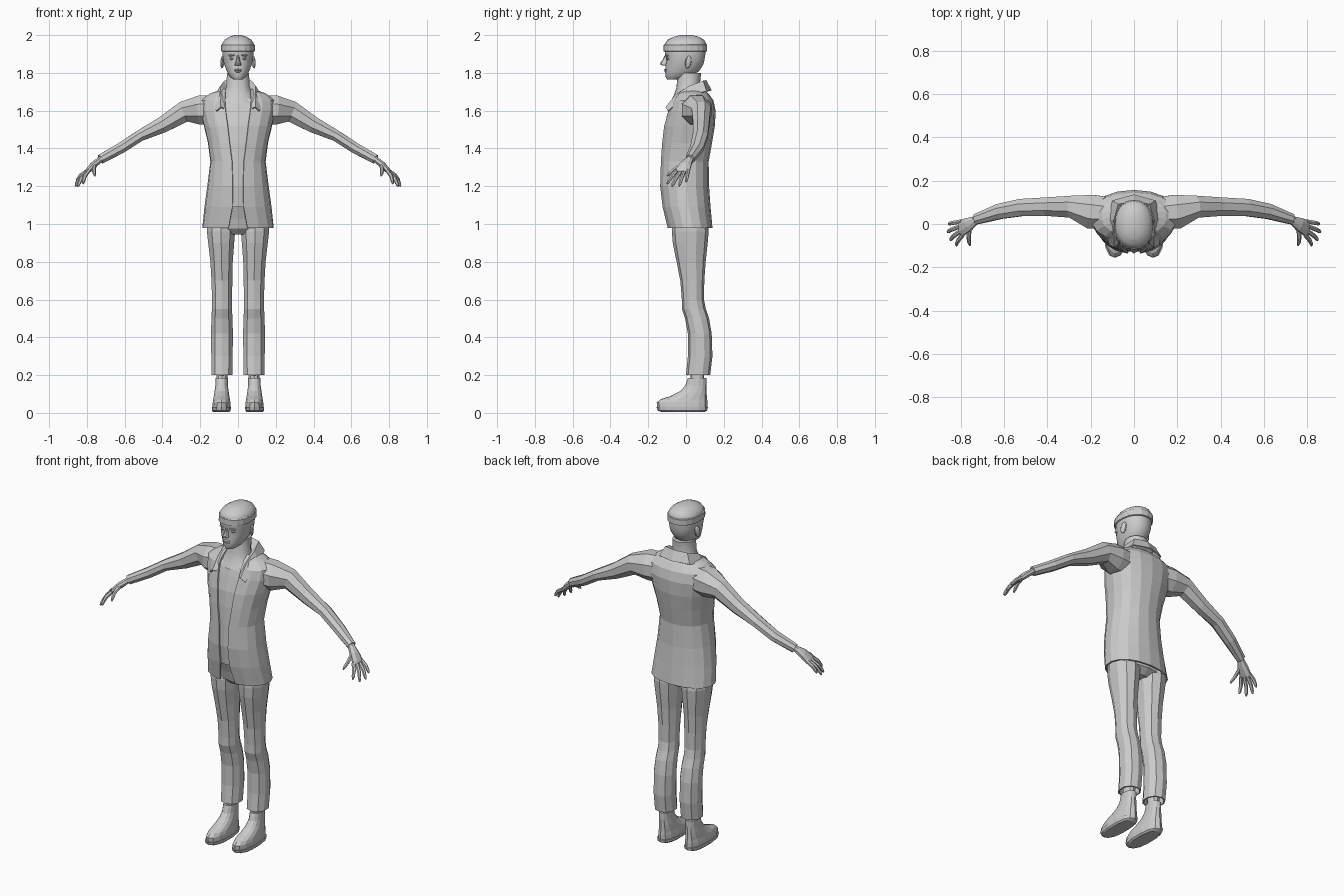
import bpy, math
from mathutils import Vector


def build(name, rings, closed=True, caps=True, mirror=False, thick=0, smooth=None):
    """Skin a list of point rings into one object."""
    n = len(rings[0])
    verts = [tuple(p) for r in rings for p in r]
    faces = []
    for k in range(len(rings) - 1):
        for i in range(n if closed else n - 1):
            j = (i + 1) % n
            faces.append((k * n + i, k * n + j, (k + 1) * n + j, (k + 1) * n + i))
    if caps:
        faces.append(tuple(reversed(range(n))))
        faces.append(tuple(range(len(verts) - n, len(verts))))
    me = bpy.data.meshes.new(name)
    me.from_pydata(verts, [], faces)
    me.update()
    ob = bpy.data.objects.new(name, me)
    bpy.context.collection.objects.link(ob)
    if mirror:
        ob.modifiers.new("Mirror", 'MIRROR')
    if thick:
        s = ob.modifiers.new("Solidify", 'SOLIDIFY')
        s.thickness, s.offset = thick, -1
    if smooth:
        bpy.context.view_layer.objects.active = ob
        ob.select_set(True)
        bpy.ops.object.shade_smooth_by_angle(angle=math.radians(smooth))
        ob.select_set(False)
    return ob


def oval(z, hx, yf, yb, n=16, cx=0, gap=0, p=2.2):
    """Horizontal rounded ring; gap leaves the front open by that half width."""
    cy, hy, pts = (yf + yb) / 2, (yb - yf) / 2, []
    g = math.asin(min(1, gap / hx) ** (p / 2)) if gap else 0
    for i in range(n):
        a = g + (2 * math.pi - 2 * g) * i / (n - 1 if gap else n)
        s, c = math.sin(a), -math.cos(a)
        pts.append((cx + hx * math.copysign(abs(s) ** (2 / p), s),
                    cy + hy * math.copysign(abs(c) ** (2 / p), c), z))
    return pts


def stack(name, rows, n=16, cx=0, p=2.2, **kw):
    return build(name, [oval(*r, n=n, cx=cx, p=p) for r in rows], **kw)


def tube(name, path, n=8, **kw):
    """Limb along stations (x, y, z, radius across y, radius upwards)."""
    pts, rings = [Vector(s[:3]) for s in path], []
    for k, s in enumerate(path):
        t = (pts[min(k + 1, len(pts) - 1)] - pts[max(k - 1, 0)]).normalized()
        side = (Vector((0, 1, 0)) - t * t.y).normalized()
        up = t.cross(side)
        rings.append([pts[k] + side * s[3] * math.cos(2 * math.pi * (i + .5) / n)
                      + up * s[4] * math.sin(2 * math.pi * (i + .5) / n) for i in range(n)])
    return build(name, rings, mirror=True, **kw)


def ball(name, loc, size, rot=(0, 0, 0), mirror=False):
    bpy.ops.mesh.primitive_uv_sphere_add(segments=10, ring_count=6)
    ob = bpy.context.object
    ob.name, ob.location, ob.scale, ob.rotation_euler = name, loc, size, rot
    bpy.ops.object.transform_apply(location=True, rotation=True, scale=True)
    if mirror:
        ob.modifiers.new("Mirror", 'MIRROR')
    return ob


# Jacket: open-fronted shell (z, half width, front, back, opening)
jacket_rows = [(0.98, .19, -.10, .14, .05), (1.09, .178, -.125, .13, .03), (1.2, .163, -.138, .122, .028),
               (1.33, .147, -.135, .12, .032), (1.43, .16, -.13, .138, .045), (1.52, .182, -.12, .153, .055),
               (1.60, .2, -.098, .157, .066), (1.655, .2, -.08, .145, .07), (1.69, .15, -.055, .12, .068),
               (1.715, .085, -.03, .09, .066)]
jacket = build("jacket", [oval(z, w, f, b, 17, gap=g) for z, w, f, b, g in jacket_rows],
               closed=False, caps=False, thick=.008)

# Shirt under the jacket
stack("shirt", [(z, w - .014, f + .008, b - .014) for z, w, f, b, g in jacket_rows[1:8]]
      + [(1.675, .09, -.06, .09)])

# Sleeves
tube("sleeve", [(.12, .05, 1.605, .08, .085), (.2, .057, 1.603, .085, .083), (.285, .08, 1.595, .055, .06),
                (.4, .08, 1.525, .046, .046), (.52, .076, 1.467, .043, .032), (.62, .058, 1.402, .038, .031),
                (.728, .022, 1.343, .026, .027)])

# Collar: base, fold and outer edge at each station, from nape to front
collar = [[(0, .06, 1.71), (0, .105, 1.755), (0, .13, 1.705)],
          [(.06, .05, 1.71), (.07, .09, 1.752), (.095, .105, 1.70)],
          [(.07, 0, 1.70), (.092, .02, 1.725), (.117, .02, 1.68)],
          [(.06, -.045, 1.66), (.09, -.05, 1.68), (.117, -.055, 1.63)],
          [(.078, -.09, 1.61), (.09, -.103, 1.615), (.112, -.092, 1.595)]]
build("collar", collar, closed=False, caps=False, mirror=True, thick=.007)

# Chest pocket wrapped on the jacket
pocket = build("chest_pocket", [[(-.155 + .075 * i / 6 + .01 * (k / 6), -.2, 1.46 + .12 * k / 6 - .01 * (1 - i / 6))
                                 for i in range(7)] for k in range(7)], closed=False, caps=False)
wrap = pocket.modifiers.new("Wrap", 'SHRINKWRAP')
wrap.target, wrap.wrap_method, wrap.offset = jacket, 'PROJECT', .004
wrap.use_project_y = True

# Trousers: hips and legs
stack("trouser_hips", [(.945, .07, -.04, .08), (.975, .15, -.07, .118), (1.03, .158, -.085, .118),
                       (1.10, .15, -.112, .105)], n=14)
leg_rows = [(.2, .058, .0, .128), (.3, .059, .01, .14), (.42, .061, .01, .136), (.5, .058, -.005, .122),
            (.55, .056, -.022, .105), (.6, .055, -.022, .095), (.7, .058, -.03, .097), (.8, .062, -.05, .104),
            (.9, .072, -.07, .115), (.96, .078, -.075, .12), (1.02, .075, -.07, .11)]
build("trouser_leg", [oval(z, w, f, b, 10, cx=.085 + max(0, z - .7) * .02) for z, w, f, b in leg_rows],
      caps=False, mirror=True, thick=.008)

# Ankles and shoes
stack("ankle", [(.14, .03, .02, .1), (.2, .03, .024, .095), (.32, .035, .03, .11)], n=10, cx=.085, mirror=True)
stack("shoe_sole", [(.004, .042, -.125, .095), (.012, .05, -.15, .112), (.03, .052, -.156, .116)],
      n=14, cx=.088, p=2.5, mirror=True)
stack("shoe_upper", [(.03, .05, -.153, .113), (.055, .048, -.155, .114), (.072, .045, -.135, .112),
                     (.09, .042, -.08, .11), (.115, .038, -.03, .109), (.145, .034, -.004, .108),
                     (.185, .034, .01, .108)], n=14, cx=.087, mirror=True)

# Neck and head
stack("neck", [(1.64, .11, -.085, .09), (1.68, .085, -.065, .085), (1.725, .063, -.05, .072),
               (1.80, .06, -.045, .08)], n=14, smooth=35)
head_rows = [(1.766, .026, -.1, -.03), (1.782, .046, -.11, .03), (1.81, .061, -.108, .07),
             (1.845, .074, -.108, .092), (1.87, .08, -.104, .098), (1.895, .083, -.112, .102),
             (1.93, .084, -.112, .104), (1.96, .078, -.104, .1), (1.985, .056, -.08, .08),
             (1.996, .028, -.04, .045)]
stack("head", head_rows, n=18, smooth=35)

# Face: nose, eyes, brows, lips and ears
stack("nose", [(1.838, .012, -.118, -.09), (1.843, .018, -.134, -.09), (1.853, .014, -.136, -.09),
               (1.875, .008, -.121, -.09), (1.893, .007, -.114, -.09)], n=8)
ball("eye", (.033, -.095, 1.876), (.013, .009, .007), mirror=True)
ball("brow", (.034, -.101, 1.893), (.02, .009, .005), (0, .1, .3), mirror=True)
ball("upper_lip", (0, -.108, 1.817), (.024, .008, .005))
ball("lower_lip", (0, -.107, 1.808), (.02, .008, .006))
ball("ear", (.083, .012, 1.857), (.009, .018, .034), (-.2, 0, .35), mirror=True)

# Close cap with a band round the brow
stack("cap", [(1.93, .088, -.116, .11), (1.955, .085, -.112, .107), (1.975, .072, -.098, .096),
              (1.991, .046, -.066, .068), (2.0, .018, -.03, .035)], n=18, smooth=35)
stack("cap_band", [(1.913, .087, -.115, .108), (1.915, .09, -.119, .112), (1.948, .09, -.118, .112),
                   (1.951, .086, -.114, .108)], n=18)

# Hands: palm, four fingers and thumb
tube("palm", [(.705, .03, 1.357, .022, .019), (.735, .015, 1.337, .022, .017), (.765, -.003, 1.312, .034, .019),
              (.795, -.018, 1.281, .04, .014), (.803, -.02, 1.273, .034, .01)])
fingers = [((.795, .012, 1.283), (.856, .0, 1.222)), ((.8, -.01, 1.277), (.861, -.037, 1.2)),
           ((.798, -.031, 1.276), (.848, -.075, 1.197)), ((.79, -.05, 1.283), (.82, -.1, 1.212)),
           ((.758, -.02, 1.312), (.757, -.1, 1.255))]
for i, (a, b) in enumerate(fingers):
    a, b = Vector(a), Vector(b)
    path = []
    for t, r in ((0, .0105), (.5, .0105), (.85, .009), (1, .004)):
        p = a.lerp(b, t) + Vector((.006, 0, .006)) * math.sin(math.pi * t)
        path.append((*p, r, r))
    tube("thumb" if i == 4 else f"finger_{i + 1}", path, n=6)
